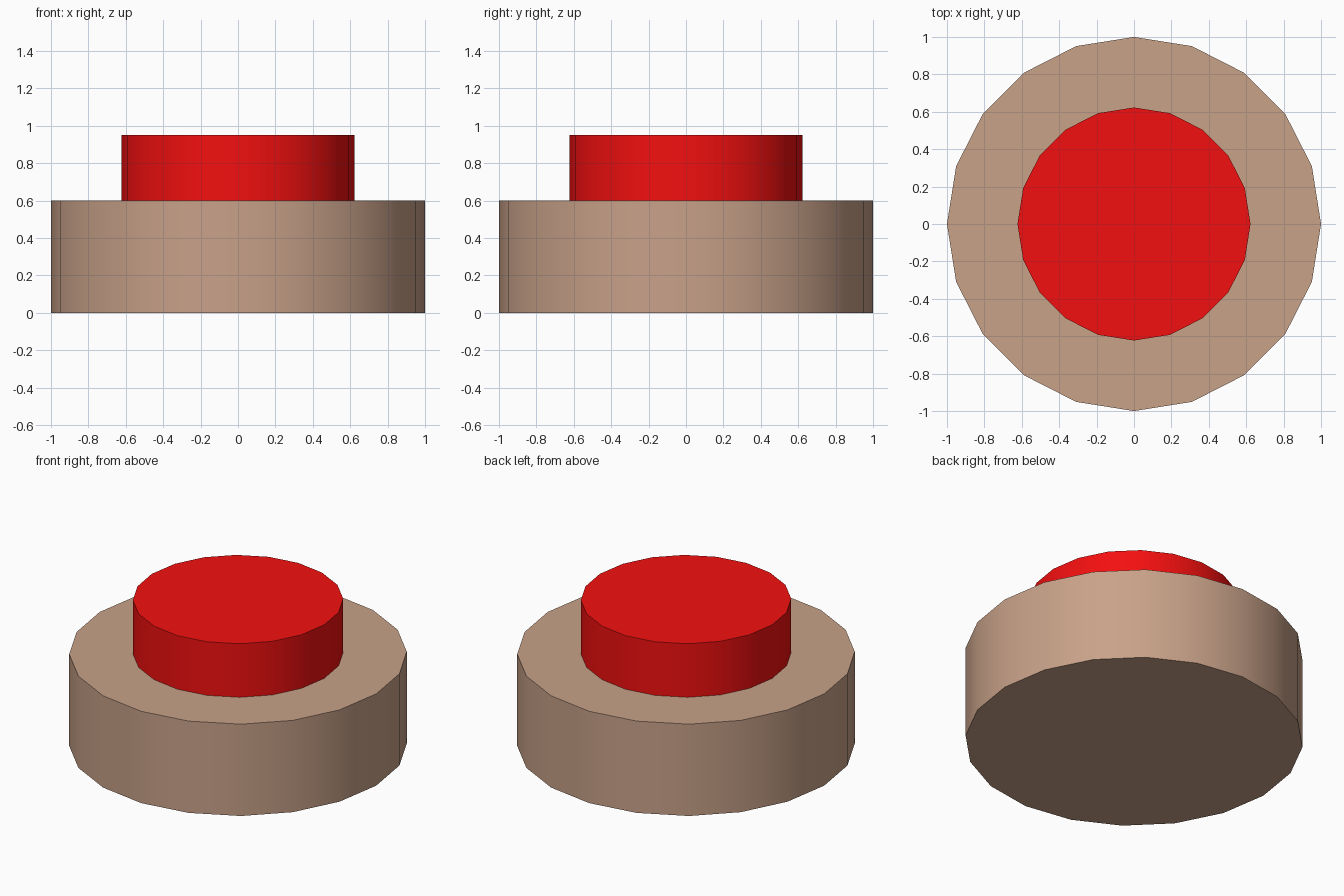
import bpy
import math

if "Cube" in bpy.data.objects:
    bpy.data.objects.remove(bpy.data.objects["Cube"])


def disc(name, radius, z0, z1, color):
    """Twenty-sided capped cylinder with corners on the x and y axes."""
    bpy.ops.mesh.primitive_cylinder_add(vertices=20, radius=radius, depth=z1 - z0,
                                        location=(0, 0, (z0 + z1) / 2))
    obj = bpy.context.object
    obj.name = name
    mat = bpy.data.materials.new(name + "_colour")
    mat.diffuse_color = (*color, 1)
    mat.use_nodes = True
    mat.node_tree.nodes["Principled BSDF"].inputs["Base Color"].default_value = mat.diffuse_color
    obj.data.materials.append(mat)
    bpy.ops.object.shade_smooth_by_angle(angle=math.radians(30))
    return obj


# Wide tan housing
disc("button_base", 1.0, 0.0, 0.6, (0.58, 0.36, 0.25))
# Red push cap
disc("button_cap", 0.623, 0.6, 0.95, (0.9, 0.005, 0.005))
